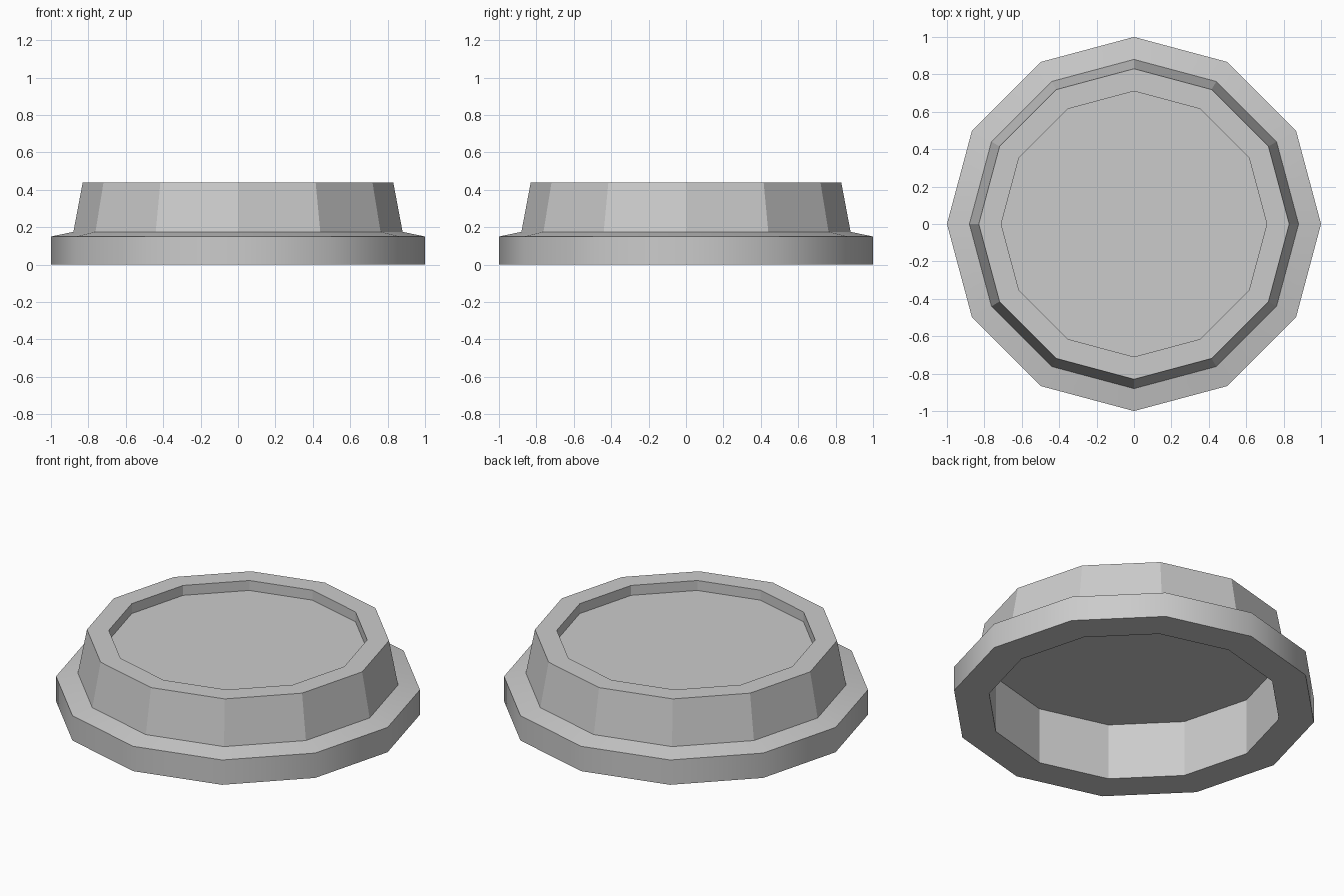
import bpy, bmesh
from math import cos, sin, pi

if "Cube" in bpy.data.objects:
    bpy.data.objects.remove(bpy.data.objects["Cube"])

SIDES = 12

# Cross-section (radius, height), from underside ceiling out round to the recessed top
PROFILE = [
    (0.805, 0.34), (0.805, 0.0),            # hollow underside
    (1.0, 0.0), (1.0, 0.15), (0.88, 0.175),  # flange
    (0.83, 0.44), (0.71, 0.44), (0.71, 0.38),  # raised collar and recess
]
SMOOTH_BANDS = {2, 3}                       # flange side and its slope

bm = bmesh.new()
rings = [[bm.verts.new((r * cos(2 * pi * i / SIDES), r * sin(2 * pi * i / SIDES), z))
          for i in range(SIDES)] for r, z in PROFILE]

# Bands between neighbouring rings
for b, (low, high) in enumerate(zip(rings, rings[1:])):
    for i in range(SIDES):
        j = (i + 1) % SIDES
        face = bm.faces.new((low[i], low[j], high[j], high[i]))
        face.smooth = b in SMOOTH_BANDS

# Underside ceiling and recessed floor
bm.faces.new(rings[0])
bm.faces.new(rings[-1])
bmesh.ops.recalc_face_normals(bm, faces=bm.faces)

# Keep every ring edge crisp
for ring in rings:
    for i in range(SIDES):
        bm.edges.get((ring[i], ring[(i + 1) % SIDES])).smooth = False

mesh = bpy.data.meshes.new("round_cap")
bm.to_mesh(mesh)
bm.free()
cap = bpy.data.objects.new("round_cap", mesh)
bpy.context.collection.objects.link(cap)
